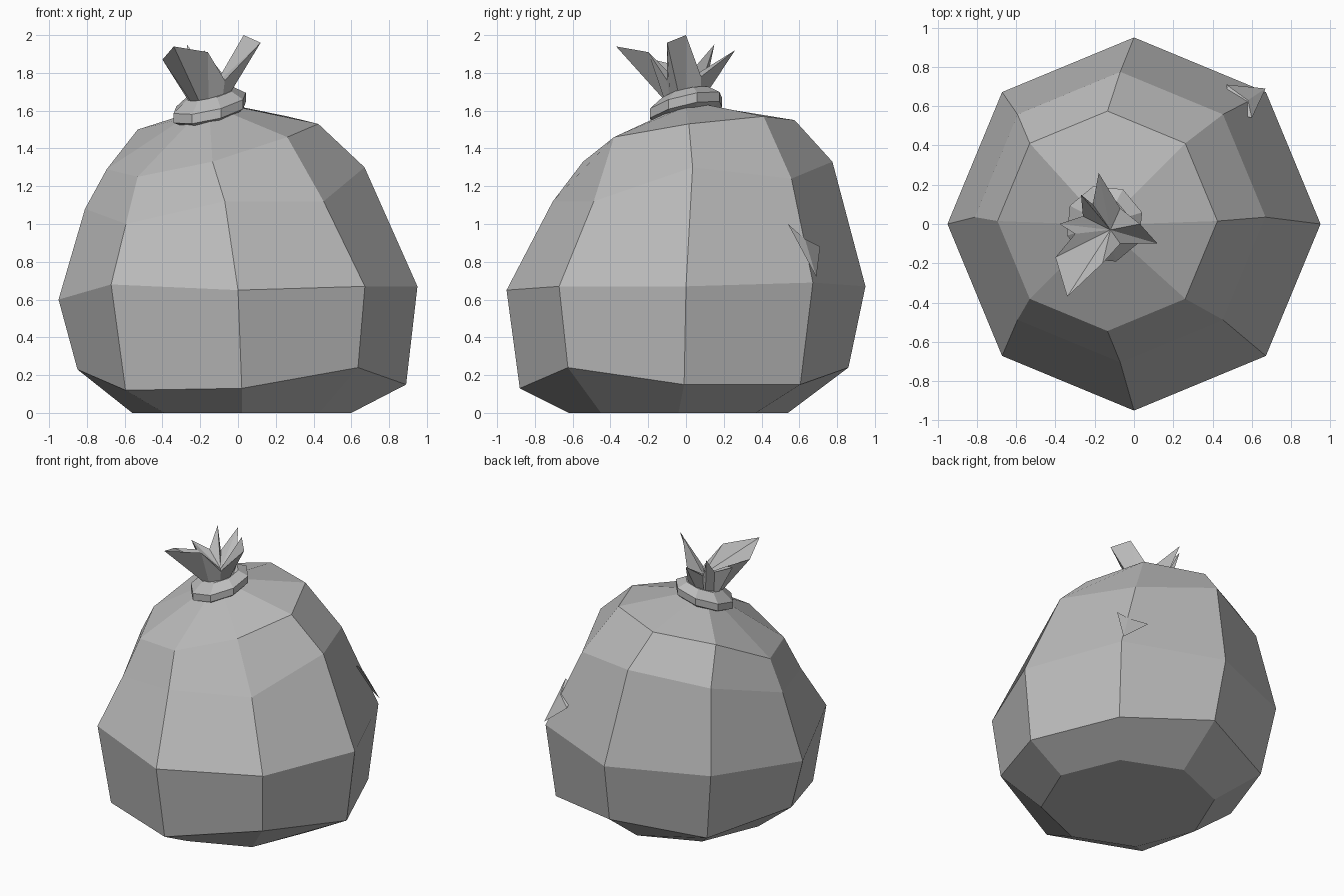
import bpy
from math import cos, sin, tau, atan2
from mathutils import Vector

default = bpy.data.objects.get("Cube")
if default:
    bpy.data.objects.remove(default, do_unlink=True)

# Single grey plastic
plastic = bpy.data.materials.new("grey_plastic")
plastic.use_nodes = True
grey = (0.5, 0.5, 0.5, 1)
plastic.diffuse_color = grey
shader = next(n for n in plastic.node_tree.nodes if n.type == "BSDF_PRINCIPLED")
shader.inputs["Base Color"].default_value = grey
shader.inputs["Roughness"].default_value = 0.8


def make_object(name, verts, faces):
    mesh = bpy.data.meshes.new(name)
    mesh.from_pydata(verts, [], faces)
    mesh.materials.append(plastic)
    mesh.update()
    obj = bpy.data.objects.new(name, mesh)
    bpy.context.collection.objects.link(obj)
    return obj


def loft(name, rings):
    """Join equal rings from bottom to top and cap both ends."""
    n = len(rings[0])
    verts = [p for ring in rings for p in ring]
    faces = [tuple(reversed(range(n))), tuple(range(len(verts) - n, len(verts)))]
    for r in range(len(rings) - 1):
        for k in range(n):
            a, b = r * n + k, r * n + (k + 1) % n
            faces.append((a, b, b + n, a + n))
    return make_object(name, verts, faces)


def sagging_ring(cx, cy, radius, heights):
    n = len(heights)
    return [(cx + radius * cos(tau * k / n), cy + radius * sin(tau * k / n), z)
            for k, z in enumerate(heights)]


NECK_X = -0.15


def tilted_point(angle, radius, lift):
    """Point on the leaning plane in which the bag is tied."""
    x, y = radius * cos(angle), radius * sin(angle)
    return (NECK_X + x, y, 1.62 + lift + 0.22 * (x + y))


def tilted_ring(radius, lift, n=8, turn=0.0):
    return [tilted_point(tau * k / n + turn, radius, lift) for k in range(n)]


# Slumped eight-sided body: every ring drifts sideways and sags unevenly
loft("bag_body", [
    sagging_ring(0.02, -0.04, 0.58, [0] * 8),
    sagging_ring(0.02, -0.01, 0.87, [0.15, 0.15, 0.24, 0.17, 0.23, 0.12, 0.13, 0.24]),
    sagging_ring(0, 0, 0.95, [0.67, 0.69, 0.67, 0.67, 0.6, 0.68, 0.65, 0.67]),
    sagging_ring(-0.07, 0.035, 0.74, [1.3, 1.24, 1.33, 1.25, 1.08, 1.0, 1.12, 1.12]),
    sagging_ring(-0.135, 0.015, 0.56, [1.53, 1.57, 1.55, 1.5, 1.29, 1.25, 1.33, 1.46]),
    tilted_ring(0.14, -0.03),
])

# Tied band around the neck
loft("tie_band", [
    tilted_ring(0.15, -0.06, turn=0.3),
    tilted_ring(0.2, -0.03, turn=0.3),
    tilted_ring(0.2, 0.02, turn=0.3),
    tilted_ring(0.13, 0.07, turn=0.3),
])

# Pleated tuft: rim of peaks and valleys, counter-clockwise from the right
rim = [
    (0.12, -0.1, 1.96), (0.03, 0.0, 2.0), (-0.07, 0.08, 1.78),
    (-0.18, 0.26, 1.92), (-0.21, 0.1, 1.8), (-0.27, 0.15, 1.95),
    (-0.26, 0.04, 1.82), (-0.38, 0.0, 1.87), (-0.3, -0.05, 1.84),
    (-0.4, -0.17, 1.87), (-0.34, -0.37, 1.94), (-0.16, -0.2, 1.91),
    (-0.07, -0.1, 1.76),
]
neck = [tilted_point(atan2(y, x - NECK_X), 0.11, 0.05) for x, y, z in rim]
count = len(rim)
tuft_faces = []
for k in range(count):
    j = (k + 1) % count
    tuft_faces.append((k, j, count + j, count + k))       # outer pleat
    tuft_faces.append((count + k, count + j, 2 * count))  # inner fold
make_object("gathered_tuft", neck + rim + [(-0.12, -0.03, 1.74)], tuft_faces)

# Torn flap hanging on the back corner
upper, side, tip = (0.6, 0.54, 1.0), (0.47, 0.71, 0.88), (0.67, 0.69, 0.72)
ridge, root = (0.58, 0.63, 0.92), (0.5, 0.57, 0.95)
make_object("torn_flap", [upper, side, tip, ridge, root],
            [(0, 3, 2), (3, 1, 2), (0, 2, 4), (2, 1, 4), (0, 4, 3), (3, 4, 1)])
